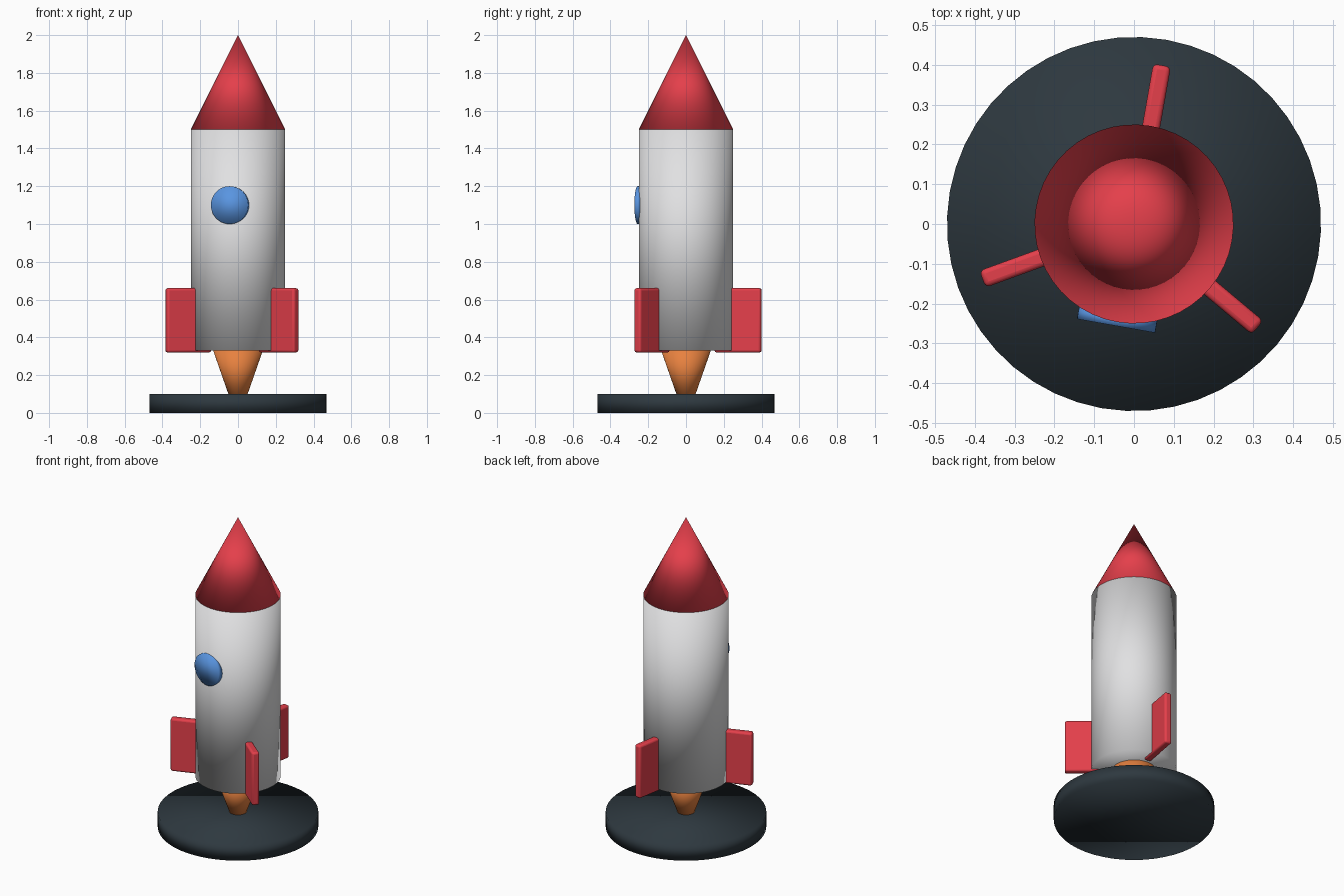
import bpy
import math
from mathutils import Vector

default = bpy.data.objects.get("Cube")
if default:
    bpy.data.objects.remove(default, do_unlink=True)

TURN = math.radians(-10)  # whole rocket is turned slightly on its pad


def material(name, rgb):
    mat = bpy.data.materials.new(name)
    mat.use_nodes = True
    mat.diffuse_color = (*rgb, 1)
    mat.node_tree.nodes["Principled BSDF"].inputs["Base Color"].default_value = (*rgb, 1)
    return mat


red = material("red", (0.78, 0.05, 0.07))
white = material("off_white", (0.75, 0.75, 0.76))
blue = material("blue", (0.10, 0.30, 0.75))
orange = material("orange", (0.80, 0.22, 0.05))
dark = material("dark_slate", (0.027, 0.040, 0.050))


def finish(name, mat):
    obj = bpy.context.object
    obj.name = name
    obj.data.materials.append(mat)
    bpy.ops.object.shade_smooth()
    return obj


def tapered(name, mat, z0, z1, r0, r1):
    """Upright round part running from z0 (radius r0) to z1 (radius r1)."""
    bpy.ops.mesh.primitive_cone_add(vertices=48, radius1=r0, radius2=r1, depth=z1 - z0,
                                    location=(0, 0, (z0 + z1) / 2), rotation=(0, 0, TURN))
    return finish(name, mat)


# Launch pad, flame, hull and nose, stacked on the z axis
tapered("launch_pad", dark, 0, 0.1, 0.47, 0.47)
tapered("exhaust_flame", orange, 0.08, 0.34, 0.044, 0.135)
tapered("hull", white, 0.33, 1.5, 0.25, 0.25)
tapered("nose_cone", red, 1.5, 2.0, 0.25, 0)

# Round window, a shallow disc sunk into the front of the hull
facing = Vector((math.sin(TURN), -math.cos(TURN), 0))
bpy.ops.mesh.primitive_cylinder_add(vertices=48, radius=0.1, depth=0.03,
                                    location=facing * 0.245 + Vector((0, 0, 1.1)),
                                    rotation=(math.pi / 2, 0, TURN))
finish("window", blue)

# Three fins with softened edges
for i in range(3):
    angle = math.pi / 2 + TURN + i * math.tau / 3
    bpy.ops.mesh.primitive_cube_add(size=1, rotation=(0, 0, angle),
                                    location=(0.28 * math.cos(angle), 0.28 * math.sin(angle), 0.49))
    bpy.context.object.scale = (0.25, 0.045, 0.34)
    bpy.ops.object.transform_apply(location=False, rotation=False, scale=True)
    fin = finish(f"fin_{i + 1}", red)
    bevel = fin.modifiers.new("soft_edges", "BEVEL")
    bevel.width = 0.012
    bevel.segments = 3
    bpy.ops.object.shade_smooth_by_angle(angle=math.radians(40))
